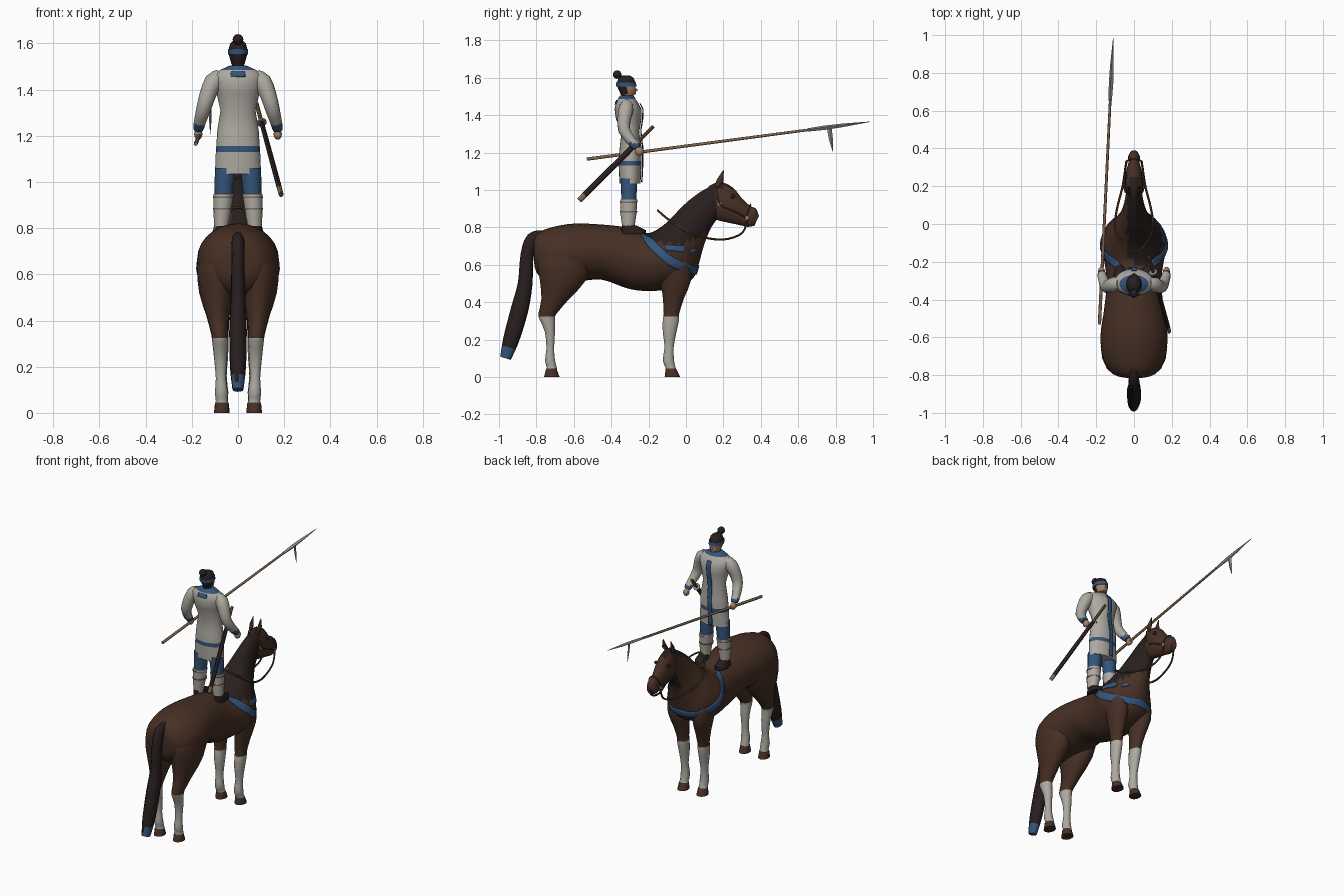
import bpy, bmesh, math
from mathutils import Vector

cube = bpy.data.objects.get("Cube")
if cube:
    bpy.data.objects.remove(cube)


def material(name, *rgb):
    m = bpy.data.materials.new(name)
    m.use_nodes = True
    m.diffuse_color = (*rgb, 1)
    m.node_tree.nodes["Principled BSDF"].inputs["Base Color"].default_value = (*rgb, 1)
    return m


BROWN = material("horse brown", .062, .029, .018)
DARK = material("dark hair", .022, .013, .013)
CLOTH = material("pale cloth", .42, .4, .36)
BLUE = material("blue cloth", .035, .09, .2)
SKIN = material("skin", .4, .22, .12)
WOOD = material("pole wood", .22, .14, .085)
STEEL = material("steel", .27, .28, .28)
LEATHER = material("leather", .09, .045, .02)


def finish(name, bm, mats, rule=None, angle=50):
    bmesh.ops.recalc_face_normals(bm, faces=bm.faces)
    for f in bm.faces:
        f.material_index = rule(f.calc_center_median()) if rule else 0
    mesh = bpy.data.meshes.new(name)
    bm.to_mesh(mesh)
    bm.free()
    for m in mats:
        mesh.materials.append(m)
    ob = bpy.data.objects.new(name, mesh)
    bpy.context.collection.objects.link(ob)
    bpy.ops.object.select_all(action="DESELECT")
    bpy.context.view_layer.objects.active = ob
    ob.select_set(True)
    bpy.ops.object.shade_smooth_by_angle(angle=math.radians(angle))
    return ob


def smooth(rows, steps):
    """Catmull-Rom interpolation of equal-length number rows."""
    out = []
    for i in range(len(rows) - 1):
        a, b, c, d = (rows[max(0, min(len(rows) - 1, i + k))] for k in (-1, 0, 1, 2))
        for s in range(steps):
            t = s / steps
            out.append([q + .5 * t * (r - p + t * (2*p - 5*q + 4*r - w + t * (3*(q - r) + w - p)))
                        for p, q, r, w in zip(a, b, c, d)])
    return out + [list(rows[-1])]


def skin_rings(name, rings, mats, n, rule=None):
    """Bridge rings given as (centre, half axis, half axis) and cap the ends."""
    bm = bmesh.new()
    loops = [[bm.verts.new(c + u * math.cos(k * math.tau / n) + v * math.sin(k * math.tau / n))
              for k in range(n)] for c, u, v in rings]
    for a, b in zip(loops, loops[1:]):
        for k in range(n):
            j = (k + 1) % n
            bm.faces.new((a[k], a[j], b[j], b[k]))
    bm.faces.new(loops[0])
    bm.faces.new(loops[-1])
    return finish(name, bm, mats, rule)


def section(name, rows, mats, n=16, steps=1, rule=None):
    """Rows: y, z of one edge; y, z of the opposite edge; half width; x centre."""
    rings = []
    for ya, za, yb, zb, w, x in smooth(rows, steps):
        a, b = Vector((x, ya, za)), Vector((x, yb, zb))
        rings.append(((a + b) / 2, Vector((w, 0, 0)), (a - b) / 2))
    return skin_rings(name, rings, mats, n, rule)


def upright(name, rows, mats, side=1, **kw):
    """Rows: height, rear y, front y, half width, x centre."""
    return section(name, [(f, z, r, z, w, side * x) for z, r, f, w, x in rows], mats, **kw)


def tube(name, rows, mats, n=8, steps=1, rule=None, flat=1):
    """Rows: x, y, z, radius."""
    rows = smooth(rows, steps)
    pts = [Vector(r[:3]) for r in rows]
    u, rings = Vector((.9, .1, .2)), []
    for i, p in enumerate(pts):
        t = (pts[min(i + 1, len(pts) - 1)] - pts[max(i - 1, 0)]).normalized()
        u = (u - t * u.dot(t)).normalized()
        rings.append((p, u * rows[i][3] * flat, t.cross(u) * rows[i][3]))
    return skin_rings(name, rings, mats, n, rule)


def ribbon(name, points, across, target, mat):
    """Thin cloth strip laid onto a target surface."""
    bm = bmesh.new()
    across = Vector(across)
    pairs = [[bm.verts.new(Vector(p) + across * k / 4) for k in range(-2, 3)]
             for p in smooth(points, 5)]
    for a, b in zip(pairs, pairs[1:]):
        for k in range(4):
            bm.faces.new((a[k], a[k + 1], b[k + 1], b[k]))
    ob = finish(name, bm, [mat])
    wrap = ob.modifiers.new("lay on surface", "SHRINKWRAP")
    wrap.target, wrap.offset, wrap.wrap_mode = target, .005, "ABOVE_SURFACE"
    ob.modifiers.new("thickness", "SOLIDIFY").thickness = .005
    return ob


def ball(name, loc, r, mat, scale=(1, 1, 1)):
    bm = bmesh.new()
    bmesh.ops.create_uvsphere(bm, u_segments=12, v_segments=8, radius=r)
    bmesh.ops.scale(bm, vec=scale, verts=bm.verts)
    bmesh.ops.translate(bm, vec=loc, verts=bm.verts)
    return finish(name, bm, [mat])


# Horse body and neck; the mane falls over the +x side
def mane_rule(c):
    crest = c.y > -.18 and abs(c.x) < .035 and c.z > .76
    fall = c.x > 0 and c.y > -.22 and c.z > max(.72 + .5 * c.y, .69 - .25 * c.y)
    return int(crest or fall)


body = section("horse_body", [
    (-.815, .73, -.815, .66, .04, 0), (-.79, .77, -.80, .56, .11, 0),
    (-.72, .80, -.72, .50, .163, 0), (-.6, .82, -.58, .51, .177, 0),
    (-.45, .815, -.45, .52, .158, 0), (-.32, .80, -.3, .47, .145, 0),
    (-.22, .77, -.17, .46, .158, 0), (-.17, .78, -.05, .48, .177, 0),
    (-.11, .82, .04, .53, .15, 0), (-.06, .87, .07, .61, .11, 0),
    (0, .93, .095, .70, .075, 0), (.07, .985, .13, .79, .055, 0),
    (.15, 1.03, .17, .85, .043, 0)], [BROWN, DARK], n=28, steps=4, rule=mane_rule)

# Horse head
section("horse_head", [
    (.12, 1.02, .12, .87, .03, 0), (.18, 1.045, .16, .84, .045, 0),
    (.25, 1.015, .22, .825, .048, 0), (.30, .955, .27, .815, .04, 0),
    (.345, .915, .30, .808, .03, 0), (.375, .90, .33, .802, .032, 0),
    (.39, .86, .365, .808, .02, 0)], [BROWN, DARK], n=18, steps=3,
    rule=lambda c: int(c.z > 1.0 and c.y < .25 and abs(c.x) < .03))

# Tail with a blue tip
tube("horse_tail", [
    (0, -.76, .765, .02), (0, -.82, .74, .035), (0, -.85, .65, .036), (0, -.86, .5, .04),
    (0, -.89, .36, .048), (0, -.935, .2, .044), (0, -.965, .1, .03)],
    [DARK, BLUE], n=10, steps=3, flat=.8, rule=lambda c: int(c.z < .15))

for side, word in ((1, "left"), (-1, "right")):
    sock = lambda c: 0 if c.z > .325 or c.z < .045 else 1
    # Legs with pale socks and hooves
    upright("hind_leg_" + word, [
        (.74, -.77, -.56, .06, .07), (.64, -.80, -.50, .085, .09), (.52, -.785, -.53, .078, .09),
        (.42, -.775, -.62, .05, .087), (.34, -.79, -.69, .036, .08), (.31, -.785, -.70, .034, .078),
        (.24, -.755, -.70, .028, .076), (.15, -.747, -.705, .022, .074), (.09, -.755, -.70, .028, .072),
        (.05, -.745, -.69, .026, .07), (.04, -.75, -.69, .03, .07), (0, -.76, -.675, .034, .07)],
        [BROWN, CLOTH], side, n=14, steps=2, rule=sock)
    upright("front_leg_" + word, [
        (.62, -.17, .02, .06, .10), (.52, -.14, .03, .056, .09), (.42, -.125, -.01, .043, .08),
        (.34, -.12, -.035, .034, .075), (.31, -.125, -.035, .034, .075), (.24, -.125, -.05, .03, .073),
        (.16, -.115, -.065, .023, .072), (.09, -.125, -.063, .028, .07), (.05, -.11, -.055, .026, .07),
        (.04, -.11, -.05, .03, .07), (0, -.115, -.03, .034, .07)],
        [BROWN, CLOTH], side, n=14, steps=2, rule=sock)
    # Ears, eyes and bridle
    tube("horse_ear_" + word, [(side * .022, .165, 1.02, .014), (side * .03, .185, 1.055, .018),
                               (side * .028, .2, 1.105, .002)], [BROWN], flat=.6)
    ball("horse_eye_" + word, (side * .045, .25, .965), .011, DARK)
    for part, y, z in (("bit_ring_", .325, .85), ("bridle_buckle_", .18, .925)):
        ball(part + word, (side * .042, y, z), .013, STEEL, (.4, 1, 1))
    tube("cheek_strap_" + word, [(side * .043, .325, .85, .004), (side * .051, .25, .89, .004),
                                 (side * .05, .18, .925, .004), (side * .034, .16, 1.02, .004)],
         [LEATHER], n=6, steps=3)

tube("noseband", [(.042, .32, .85, .004), (.036, .335, .89, .004), (0, .345, .923, .004),
                  (-.036, .335, .89, .004), (-.042, .32, .85, .004)], [LEATHER], n=6, steps=3)

# Reins and chest strap, mirrored about the centre
rein = [(.04, .33, .85), (.045, .3, .77), (.06, .2, .735), (.09, .08, .75),
        (.10, -.02, .79), (.06, -.11, .855), (0, -.15, .89)]
strap = [(.05, -.24, .8), (.14, -.19, .72), (.19, -.1, .635), (.16, 0, .58), (.09, .07, .56), (0, .1, .56)]
both = lambda path: path + [(-x, y, z) for x, y, z in path[-2::-1]]
tube("reins", [(*p, .006) for p in both(rein)], [LEATHER], n=6, steps=4)
ribbon("chest_strap", both(strap), (0, .02, .05), body, BLUE)
ribbon("mane_ribbon", [(.16, -.11, .69), (.13, -.06, .68), (.11, -.02, .68)], (0, 0, .03), body, BLUE)
ribbon("mane_ribbon_small", [(.1, .01, .67), (.08, .05, .68)], (0, 0, .02), body, BLUE)

# Rider's robe with a blue hem band and collar
robe = upright("robe", [
    (1.035, -.355, -.243, .10, 0), (1.13, -.36, -.238, .096, 0), (1.155, -.36, -.238, .094, 0),
    (1.22, -.355, -.236, .09, 0), (1.31, -.345, -.25, .076, 0), (1.38, -.375, -.238, .092, 0),
    (1.43, -.382, -.237, .105, 0), (1.465, -.375, -.255, .108, 0), (1.485, -.365, -.27, .078, 0),
    (1.505, -.352, -.28, .034, 0)], [CLOTH, BLUE], n=24,
    rule=lambda c: int(1.13 < c.z < 1.155 or c.z > 1.485))
ribbon("robe_front_trim", [(0, -.21, 1.48), (-.005, -.21, 1.35), (-.012, -.21, 1.2), (-.02, -.21, 1.04)],
       (.032, 0, 0), robe, BLUE)
ribbon("collar_back", [(0, -.4, 1.495), (0, -.4, 1.46)], (.075, 0, 0), robe, BLUE)

for side, word in ((1, "left"), (-1, "right")):
    # Trousers, wrapped shins and shoes
    upright("leg_" + word, [
        (1.06, -.35, -.26, .045, .055), (.95, -.345, -.265, .04, .062), (.949, -.35, -.26, .043, .062),
        (.87, -.35, -.265, .038, .068), (.80, -.34, -.275, .03, .073), (.785, -.34, -.275, .03, .073)],
        [CLOTH, BLUE], side, rule=lambda c: int(c.z > .95))
    for i, z in enumerate((.88, .93)):
        upright(f"shin_tie_{word}_{i}", [(z, -.353, -.261, .043, .065), (z + .007, -.353, -.26, .043, .065)],
                [WOOD], side)
    upright("shoe_" + word, [(.765, -.345, -.215, .035, .075), (.785, -.345, -.215, .034, .075),
                             (.81, -.342, -.265, .031, .073)], [DARK], side)
    # Sleeves, cuffs and hands
    tube("arm_" + word, [
        (side * .075, -.315, 1.46, .03), (side * .105, -.32, 1.435, .04), (side * .13, -.33, 1.38, .036),
        (side * .148, -.33, 1.32, .032), (side * .165, -.29, 1.26, .026), (side * .17, -.27, 1.238, .024),
        (side * .172, -.262, 1.225, .02)],
        [CLOTH, BLUE], n=12, steps=2, rule=lambda c: int(c.z < 1.25))
    ball("hand_" + word, (side * .172, -.25, 1.207), .024, SKIN, (.75, 1, 1))

# Rider's head, hair and headband
upright("head", [
    (1.47, -.345, -.29, .026, 0), (1.505, -.345, -.288, .025, 0), (1.512, -.35, -.268, .029, 0),
    (1.545, -.365, -.268, .038, 0), (1.575, -.37, -.27, .04, 0), (1.6, -.36, -.28, .034, 0),
    (1.612, -.345, -.3, .02, 0)], [SKIN, DARK], n=18,
    rule=lambda c: int(c.z > 1.575 or (c.y < -.32 and c.z > 1.48)))
upright("headband", [(1.552, -.373, -.265, .043, 0), (1.575, -.375, -.267, .043, 0)], [BLUE])
ball("nose", (0, -.267, 1.535), .008, SKIN)
ball("hair_bun", (0, -.368, 1.617), .023, DARK)

# Sheathed sword at the hip
sword_a, sword_b = Vector((.08, -.175, 1.34)), Vector((.187, -.57, .945))
along = lambda t, r: (*sword_a.lerp(sword_b, t), r)
tube("sword_handle", [along(0, .009), along(.2, .009)], [LEATHER])
tube("sword_guard", [along(.2, .022), along(.215, .022)], [STEEL], n=12)
tube("scabbard", [along(.215, .014), along(.6, .016), along(.93, .016), along(1, .015)],
     [DARK, WOOD], flat=.7, rule=lambda c: int(c.z < .99))

# Long spear with a side hook
butt, tip = Vector((-.183, -.53, 1.165)), Vector((-.11, .985, 1.365))
on_spear = lambda t, r: (*butt.lerp(tip, t), r)
tube("spear_shaft", [on_spear(0, .009), on_spear(.79, .007)], [WOOD])
tube("spear_blade", [on_spear(.78, .009), on_spear(.84, .012), on_spear(.9, .01), on_spear(1, .001)],
     [STEEL], n=4)
tube("spear_hook", [on_spear(.855, .013), (-.12, .775, 1.27, .011), (-.12, .785, 1.205, .001)],
     [STEEL], n=4, flat=.5)
